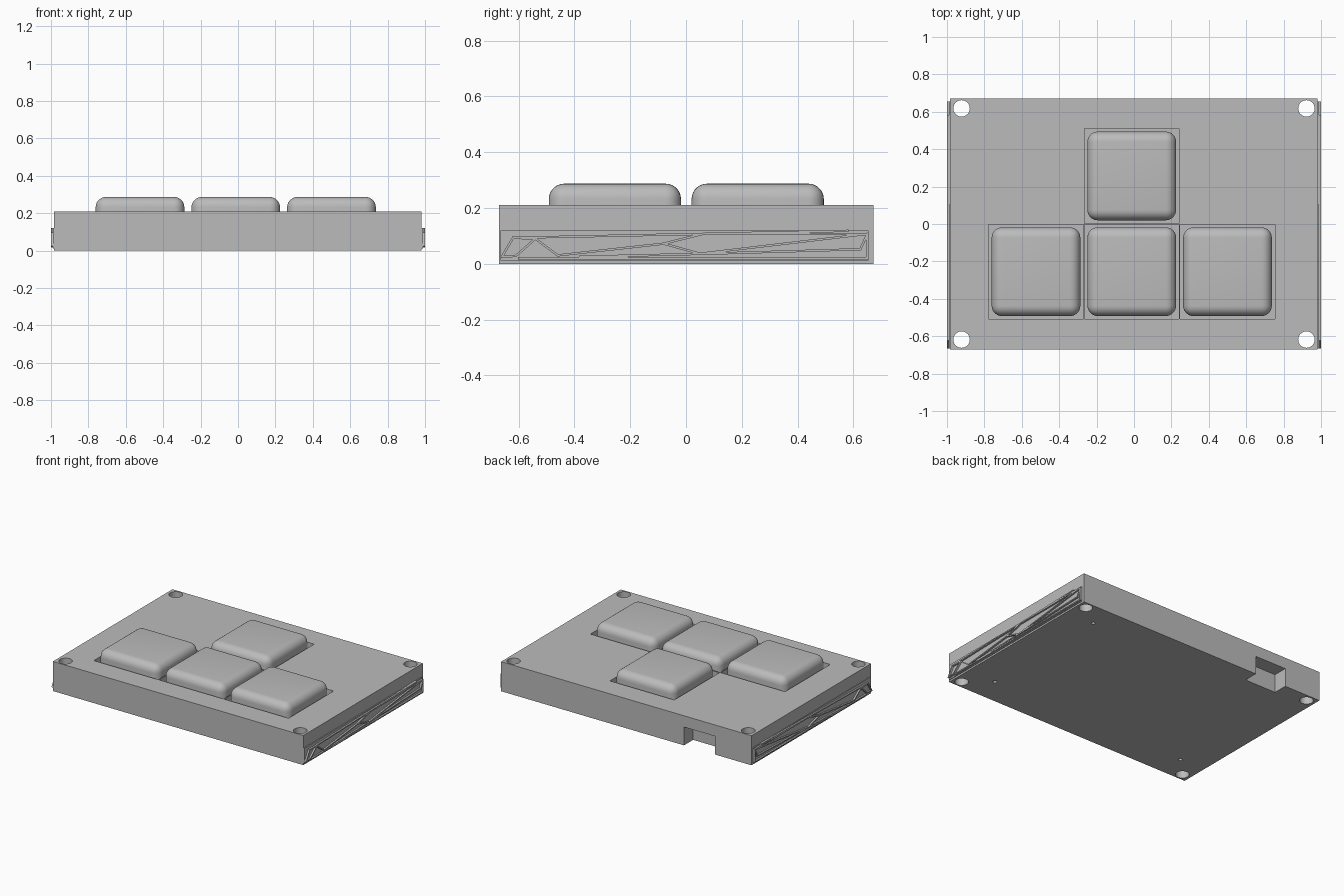
import bpy, bmesh, math
from mathutils import Matrix, Vector

if "Cube" in bpy.data.objects:
    bpy.data.objects.remove(bpy.data.objects["Cube"], do_unlink=True)

grey = bpy.data.materials.new("plain grey")
grey.use_nodes = True
GREY = (0.5, 0.5, 0.5, 1)
grey.diffuse_color = GREY
grey.node_tree.nodes["Principled BSDF"].inputs["Base Color"].default_value = GREY


def add_box(bm, x, y, z):
    """Box between the (low, high) pairs; returns its vertices."""
    size = [b - a for a, b in (x, y, z)]
    mid = [(a + b) / 2 for a, b in (x, y, z)]
    mat = Matrix.Translation(mid) @ Matrix.Diagonal((*size, 1))
    return bmesh.ops.create_cube(bm, size=1, matrix=mat)["verts"]


def add_rod(bm, x, y, z, radius, sides=32):
    depth = z[1] - z[0]
    bmesh.ops.create_cone(bm, cap_ends=True, segments=sides, radius1=radius, radius2=radius,
                          depth=depth, matrix=Matrix.Translation((x, y, sum(z) / 2)))


def finish(name, bm):
    mesh = bpy.data.meshes.new(name)
    bm.to_mesh(mesh)
    bm.free()
    mesh.materials.append(grey)
    obj = bpy.data.objects.new(name, mesh)
    bpy.context.collection.objects.link(obj)
    return obj


def smooth(obj):
    bpy.ops.object.select_all(action="DESELECT")
    obj.select_set(True)
    bpy.context.view_layer.objects.active = obj
    bpy.ops.object.shade_smooth_by_angle(angle=math.radians(35))


KEYS = {"left_key": (0.5, -0.255), "middle_key": (-0.012, -0.255),
        "right_key": (-0.524, -0.255), "upper_key": (-0.012, 0.257)}
FLOOR = 0.12

# case block
bm = bmesh.new()
add_box(bm, (-0.985, 0.982), (-0.67, 0.672), (0, 0.21))
case = finish("case", bm)

# cutters: key wells, corner holes, screw holes and the rear port notch
bm = bmesh.new()
for x, y in KEYS.values():
    add_box(bm, (x - 0.253, x + 0.253), (y - 0.253, y + 0.253), (FLOOR, 0.3))
for sx in (-1, 1):
    for sy in (-1, 1):
        add_rod(bm, sx * 0.922, sy * 0.618, (-0.1, 0.3), 0.044)
for x, y in ((0.76, 0.5), (0.76, -0.48), (-0.79, -0.48)):
    add_rod(bm, x, y, (-0.05, 0.06), 0.013, 16)
add_box(bm, (-0.70, -0.455), (0.57, 0.8), (-0.1, 0.13))
cutter = finish("case_cutter", bm)
cutter.hide_render = True

cut = case.modifiers.new("openings", "BOOLEAN")
cut.operation = "DIFFERENCE"
cut.solver = "EXACT"
cut.object = cutter
bpy.context.view_layer.update()
baked = bpy.data.meshes.new_from_object(case.evaluated_get(bpy.context.evaluated_depsgraph_get()))
case.modifiers.clear()
case.data = baked
bpy.data.objects.remove(cutter, do_unlink=True)
smooth(case)

# key caps: rounded on top and at the corners, flat underneath
for name, (x, y) in KEYS.items():
    bm = bmesh.new()
    add_box(bm, (x - 0.237, x + 0.237), (y - 0.237, y + 0.237), (FLOOR, 0.287))
    edges = [e for e in bm.edges if max(v.co.z for v in e.verts) > FLOOR + 0.01]
    bmesh.ops.bevel(bm, geom=edges, offset=0.055, segments=7, profile=0.5, affect="EDGES")
    smooth(finish(name, bm))

# side trim: slim panel with a triangulated pattern of raised ribs
RIBS = [
    [(-0.66, 0.025), (-0.62, 0.093), (0.06, 0.107), (0.58, 0.118)],
    [(-0.62, 0.093), (-0.54, 0.09), (-0.46, 0.03), (-0.08, 0.072), (0.06, 0.107)],
    [(-0.54, 0.09), (-0.61, 0.028), (-0.66, 0.025)],
    [(-0.08, 0.072), (0.05, 0.036), (0.65, 0.107), (0.625, 0.052), (0.08, 0.036), (-0.38, 0.025)],
    [(-0.60, 0.02), (0.65, 0.02), (0.65, 0.107), (0.06, 0.107)],
]


def side_trim(name, side):
    bm = bmesh.new()
    inner, panel, outer = 0.97, 0.988, 1.0
    add_box(bm, sorted((side * inner, side * panel)), (-0.665, 0.655), (0.012, 0.12))
    for path in RIBS:
        for (y1, z1), (y2, z2) in zip(path, path[1:]):
            a, b = Vector((0, y1, z1)), Vector((0, y2, z2))
            angle = math.atan2(z2 - z1, y2 - y1)
            half = (b - a).length / 2
            verts = add_box(bm, sorted((side * inner, side * outer)),
                            (-half - 0.003, half + 0.003), (-0.004, 0.004))
            move = Matrix.Translation((a + b) / 2) @ Matrix.Rotation(angle, 4, "X")
            bmesh.ops.transform(bm, matrix=move, verts=verts)
    finish(name, bm)


side_trim("left_side_trim", 1)
side_trim("right_side_trim", -1)
